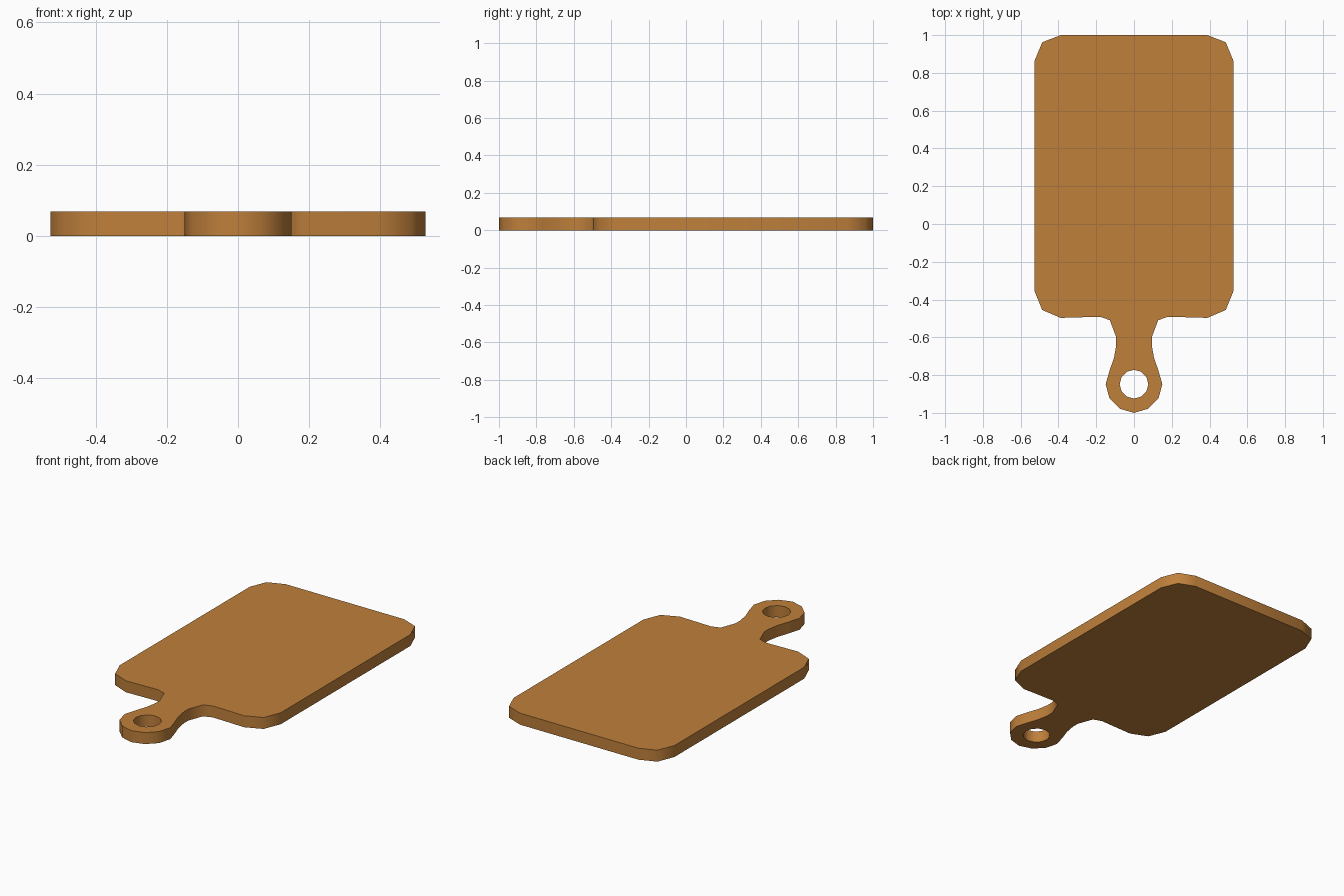
import bpy, bmesh, math

if "Cube" in bpy.data.objects:
    bpy.data.objects.remove(bpy.data.objects["Cube"])

THICK = 0.068
RING_Y, RING_R, HOLE_R = -0.848, 0.15, 0.076

# one wood colour
wood = bpy.data.materials.new("warm wood")
wood.diffuse_color = (0.52, 0.215, 0.044, 1)
wood.use_nodes = True
wood.node_tree.nodes["Principled BSDF"].inputs["Base Color"].default_value = wood.diffuse_color

# right half of the outline, from the far edge down to the handle ring
half = [(0.388, 1.0), (0.486, 0.962), (0.527, 0.862),
        (0.527, -0.354), (0.486, -0.455), (0.388, -0.497),
        (0.18, -0.491), (0.128, -0.509), (0.094, -0.60), (0.094, -0.642),
        (0.106, -0.709), (0.128, -0.772)]
half += [(RING_R * math.cos(a), RING_Y - RING_R * math.sin(a))
         for a in (0, math.pi / 6, math.pi / 3)]
outline = half + [(0, -1.0)] + [(-x, y) for x, y in reversed(half)]
hole = [(HOLE_R * math.cos(i * math.tau / 12), RING_Y + HOLE_R * math.sin(i * math.tau / 12))
        for i in range(12)]

bm = bmesh.new()


def add_loop(points):
    vs = [bm.verts.new((x, y, 0)) for x, y in points]
    return [bm.edges.new((vs[i - 1], vs[i])) for i in range(len(vs))]


# flat shape with the hanging hole, then raised to the board thickness
edges = add_loop(outline) + add_loop(hole)
bmesh.ops.triangle_fill(bm, edges=edges, use_beauty=True)
res = bmesh.ops.extrude_face_region(bm, geom=bm.faces[:], use_keep_orig=True)
for v in res["geom"]:
    if isinstance(v, bmesh.types.BMVert):
        v.co.z = THICK
bmesh.ops.recalc_face_normals(bm, faces=bm.faces[:])

mesh = bpy.data.meshes.new("cutting_board")
bm.to_mesh(mesh)
bm.free()
mesh.materials.append(wood)
board = bpy.data.objects.new("cutting_board", mesh)
bpy.context.collection.objects.link(board)

# smooth rim, crisp top and bottom edges
bpy.context.view_layer.objects.active = board
board.select_set(True)
bpy.ops.object.shade_smooth_by_angle(angle=math.radians(60))
